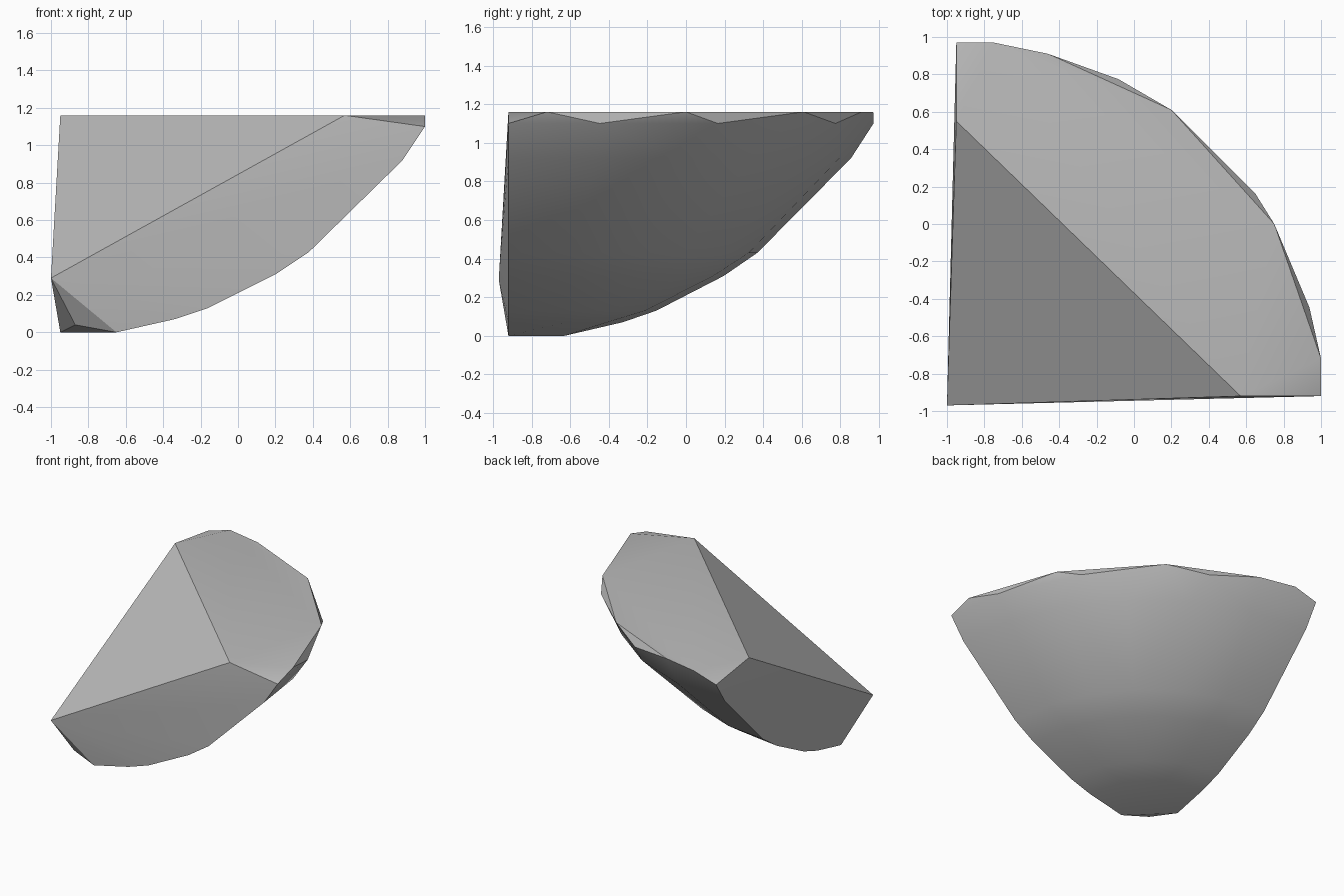
import bpy, bmesh, math

cube = bpy.data.objects.get("Cube")
if cube:
    bpy.data.objects.remove(cube, do_unlink=True)

CX, CY = -0.95, -0.92          # axis of the rounded underside
RIM_Z, TOP_Z = 1.10, 1.16


def on_bowl(radius, degrees, z):
    a = math.radians(degrees)
    return (CX + radius * math.cos(a), CY + 0.97 * radius * math.sin(a), z)


# Rounded underside: a quarter turn of the profile (radius, height, segments)
profile = [(0.30, 0, 1), (0.61, 0.07, 3), (0.79, 0.13, 4), (1.15, 0.31, 5),
           (1.33, 0.43, 6), (1.83, 0.92, 6)]
points = [on_bowl(r, 90 * i / n, z) for r, z, n in profile for i in range(n + 1)]

# Chipped rim: low points staggered against the flat top's corners
points += [on_bowl(1.95, a, RIM_Z) for a in (0, 14.5, 35, 63.6, 90)]
top_edge = [(1, -0.72), (0.75, 0), (0.20, 0.61), (-0.46, 0.91), (-0.75, 0.97),
            (CX, 0.55), (0.57, CY)]
points += [(x, y, TOP_Z) for x, y in top_edge]

# Sharp outer corner and the small chip beneath it
points += [(-1, -0.97, 0.29), (-0.87, -0.86, 0.04)]

# Wrap the corner points in a closed broken-stone surface
bm = bmesh.new()
for p in points:
    bm.verts.new(p)
hull = bmesh.ops.convex_hull(bm, input=bm.verts[:])
loose = [v for v in bm.verts if not v.link_faces]
bmesh.ops.delete(bm, geom=loose, context='VERTS')
bmesh.ops.dissolve_limit(bm, angle_limit=math.radians(0.5),
                         verts=bm.verts[:], edges=bm.edges[:])
bmesh.ops.recalc_face_normals(bm, faces=bm.faces[:])

mesh = bpy.data.meshes.new("stone_chunk")
bm.to_mesh(mesh)
bm.free()
stone = bpy.data.objects.new("stone_chunk", mesh)
bpy.context.collection.objects.link(stone)

# Plain grey stone
grey = bpy.data.materials.new("stone_grey")
grey.use_nodes = True
color = (0.5, 0.5, 0.5, 1)
grey.diffuse_color = color
grey.node_tree.nodes["Principled BSDF"].inputs["Base Color"].default_value = color
mesh.materials.append(grey)

# Smooth bowl, crisp broken edges
bpy.ops.object.select_all(action='DESELECT')
stone.select_set(True)
bpy.context.view_layer.objects.active = stone
bpy.ops.object.shade_smooth_by_angle(angle=math.radians(30))
